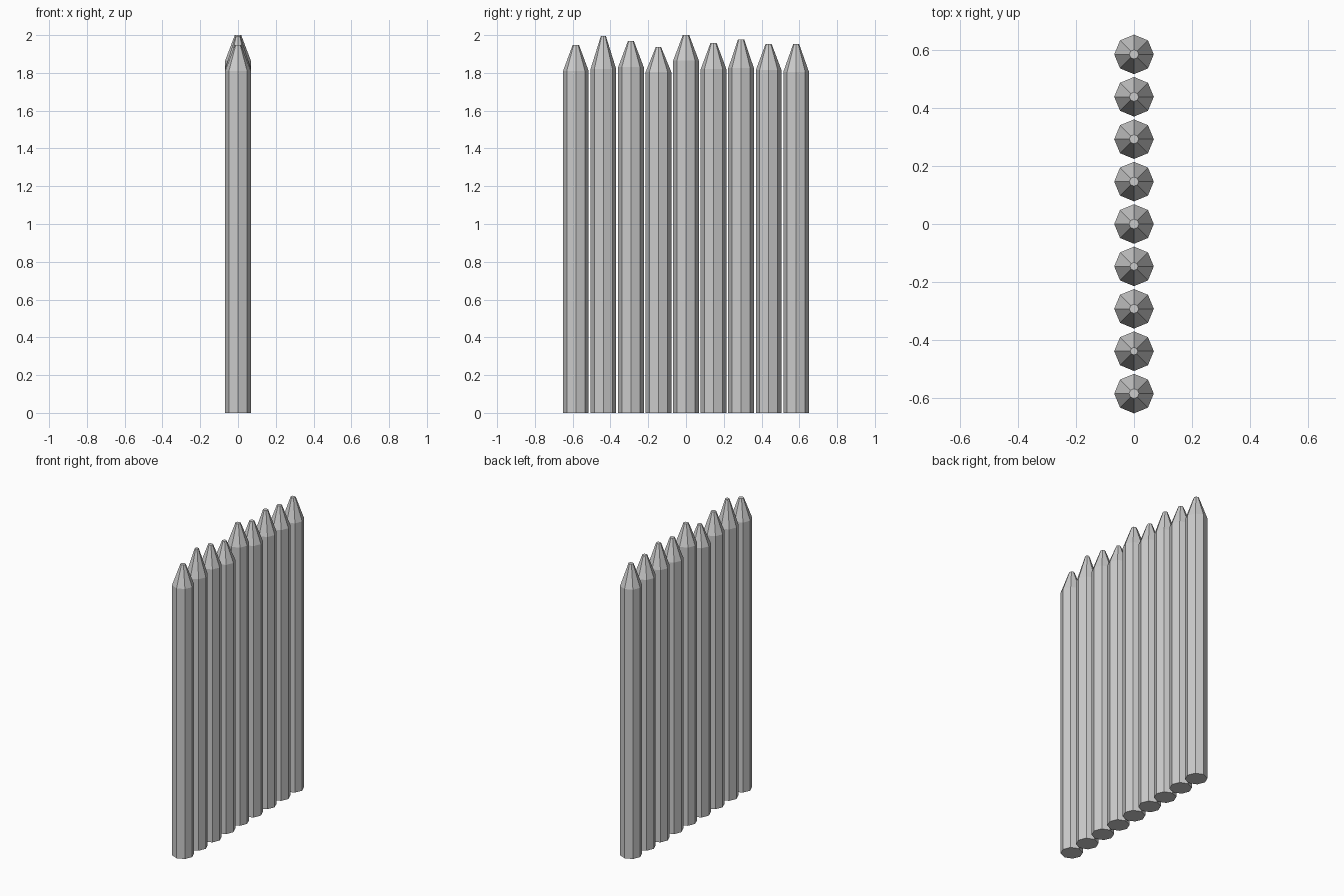
import bpy
import bmesh
from math import cos, sin, pi

cube = bpy.data.objects.get("Cube")
if cube:
    bpy.data.objects.remove(cube)

SIDES, RADIUS, SPACING = 8, 0.068, 0.1458

mat = bpy.data.materials.new("plain_grey")
mat.use_nodes = True
grey = (0.6, 0.6, 0.6, 1)
mat.diffuse_color = grey
mat.node_tree.nodes["Principled BSDF"].inputs["Base Color"].default_value = grey


def stake(name, y, shoulder, tip, tip_radius):
    """Octagonal post with a blunt tapered point."""
    bm = bmesh.new()
    rings = []
    for r, z in ((RADIUS, 0), (RADIUS, shoulder), (tip_radius, tip)):
        rings.append([bm.verts.new((r * cos(2 * pi * i / SIDES),
                                    r * sin(2 * pi * i / SIDES), z))
                      for i in range(SIDES)])
    for low, high in zip(rings, rings[1:]):
        for i in range(SIDES):
            j = (i + 1) % SIDES
            bm.faces.new((low[i], low[j], high[j], high[i]))
    bm.faces.new(rings[0][::-1])
    bm.faces.new(rings[-1])
    mesh = bpy.data.meshes.new(name)
    bm.to_mesh(mesh)
    bm.free()
    mesh.materials.append(mat)
    obj = bpy.data.objects.new(name, mesh)
    obj.location.y = y
    bpy.context.collection.objects.link(obj)


# Shoulder height, tip height and tip radius of each stake, front to back
stakes = [(1.81, 1.947, 0.017), (1.82, 1.996, 0.013), (1.83, 1.968, 0.016),
          (1.805, 1.937, 0.014), (1.865, 2.0, 0.017), (1.82, 1.959, 0.016),
          (1.825, 1.978, 0.016), (1.815, 1.953, 0.016), (1.805, 1.952, 0.016)]
for n, (shoulder, tip, tip_radius) in enumerate(stakes):
    stake(f"fence_stake_{n + 1}", (n - 4) * SPACING, shoulder, tip, tip_radius)
